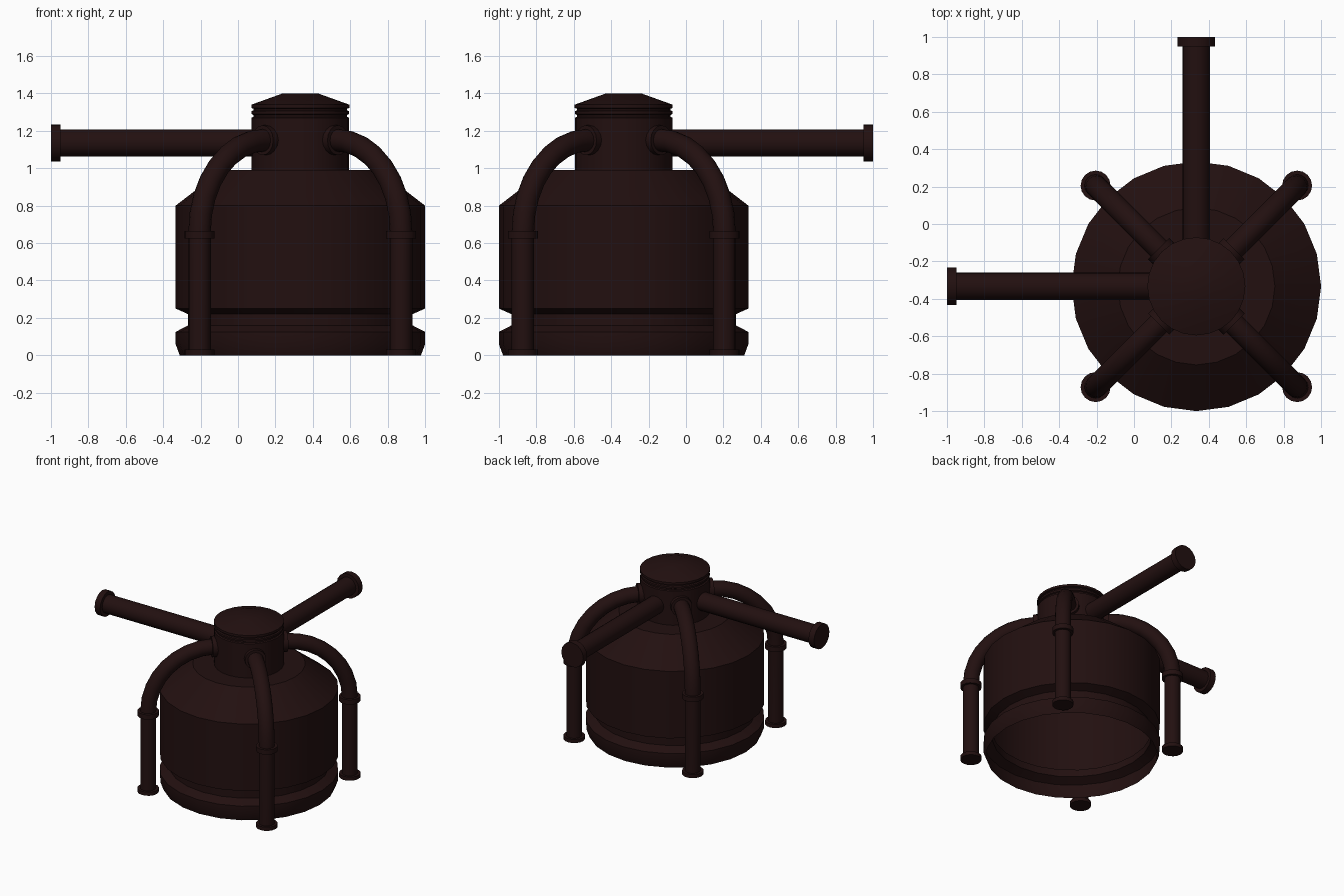
import bpy, bmesh, math
from mathutils import Vector, Matrix

if "Cube" in bpy.data.objects:
    bpy.data.objects.remove(bpy.data.objects["Cube"])

CX, CY = 1 / 3, -1 / 3          # axis of the tank
ARM_Z, ELBOW_Z = 1.135, 1.15    # heights of straight and bent pipes

iron = bpy.data.materials.new("dark_iron")
iron.diffuse_color = (0.016, 0.005, 0.005, 1)
iron.use_nodes = True
iron.node_tree.nodes["Principled BSDF"].inputs["Base Color"].default_value = iron.diffuse_color


def finish(name, bm, recalc=True):
    if recalc:
        bmesh.ops.recalc_face_normals(bm, faces=bm.faces)
    mesh = bpy.data.meshes.new(name)
    bm.to_mesh(mesh)
    bm.free()
    obj = bpy.data.objects.new(name, mesh)
    bpy.context.collection.objects.link(obj)
    mesh.materials.append(iron)
    bpy.ops.object.select_all(action='DESELECT')
    obj.select_set(True)
    bpy.context.view_layer.objects.active = obj
    bpy.ops.object.shade_smooth_by_angle(angle=math.radians(24))
    return obj


def skin(bm, rings, cap_start, cap_end):
    """Bridge successive rings of points with quads."""
    loops = [[bm.verts.new(p) for p in ring] for ring in rings]
    n = len(loops[0])
    for a, b in zip(loops, loops[1:]):
        for i in range(n):
            j = (i + 1) % n
            bm.faces.new((a[i], a[j], b[j], b[i]))
    if cap_start:
        bm.faces.new(loops[0][::-1])
    if cap_end:
        bm.faces.new(loops[-1])


def lathe(name, profile, origin, axis=(0, 0, 1), sides=24, cap_start=True, cap_end=True):
    """Revolve (radius, height) points about an axis."""
    m = Matrix.Translation(origin) @ Vector(axis).to_track_quat('Z', 'Y').to_matrix().to_4x4()
    rings = []
    for r, h in profile:
        rings.append([m @ Vector((r * math.cos(t), r * math.sin(t), h))
                      for t in (2 * math.pi * i / sides for i in range(sides))])
    bm = bmesh.new()
    skin(bm, rings, cap_start, cap_end)
    return finish(name, bm, recalc=cap_start and cap_end)


def bent_pipe(name, path, side, radius, sides=16):
    """Sweep a circle along a planar path; side is the plane normal."""
    rings = []
    for i, p in enumerate(path):
        t = (path[min(i + 1, len(path) - 1)] - path[max(i - 1, 0)]).normalized()
        up = side.cross(t)
        rings.append([p + radius * (side * math.cos(a) + up * math.sin(a))
                      for a in (2 * math.pi * k / sides for k in range(sides))])
    bm = bmesh.new()
    skin(bm, rings, True, True)
    return finish(name, bm)


# Tank shell, open underneath
lathe("tank_body", [(0.645, 0), (0.667, 0.06), (0.667, 0.125), (0.6, 0.16), (0.6, 0.22),
                    (0.667, 0.25), (0.667, 0.8), (0.42, 0.99), (0.25, 0.99)],
      (CX, CY, 0), cap_start=False)

# Neck with a grooved lid
lathe("neck", [(0.26, 0.98), (0.26, 1.27), (0.25, 1.275), (0.25, 1.285), (0.26, 1.29),
               (0.26, 1.305), (0.25, 1.31), (0.25, 1.318), (0.262, 1.322),
               (0.262, 1.34), (0.095, 1.4)], (CX, CY, 0))

# Two straight pipes with end flanges
for label, d in (("left", Vector((-1, 0, 0))), ("back", Vector((0, 1, 0)))):
    o = Vector((CX, CY, ARM_Z))
    lathe(label + "_pipe", [(0.073, 0.2), (0.073, 1.3)], o, d, 16)
    lathe(label + "_pipe_flange", [(0.1, 1.283), (0.1, 4 / 3)], o, d, 16)

# Four bent pipes around the tank on the diagonals
REACH, BEND = 0.762, 0.49
for k, label in enumerate(("back_right", "back_left", "front_left", "front_right")):
    ang = math.pi / 4 + k * math.pi / 2
    d = Vector((math.cos(ang), math.sin(ang), 0))
    side = Vector((-d.y, d.x, 0))
    centre = Vector((CX, CY, 0))
    foot = centre + d * REACH
    path = [foot + Vector((0, 0, 0.01))]
    for i in range(9):
        a = math.pi / 2 * i / 8
        path.append(centre + d * (REACH - BEND + BEND * math.cos(a))
                    + Vector((0, 0, ELBOW_Z - BEND + BEND * math.sin(a))))
    path.append(centre + d * 0.2 + Vector((0, 0, ELBOW_Z)))
    bent_pipe(label + "_bent_pipe", path, side, 0.06)
    lathe(label + "_foot_flange", [(0.08, 0), (0.08, 0.03)], foot, sides=16)
    lathe(label + "_joint_collar", [(0.08, 0.625), (0.08, 0.665)], foot, sides=16)
    lathe(label + "_neck_collar", [(0.08, 0.22), (0.08, 0.285)],
          centre + Vector((0, 0, ELBOW_Z)), d, 16)
